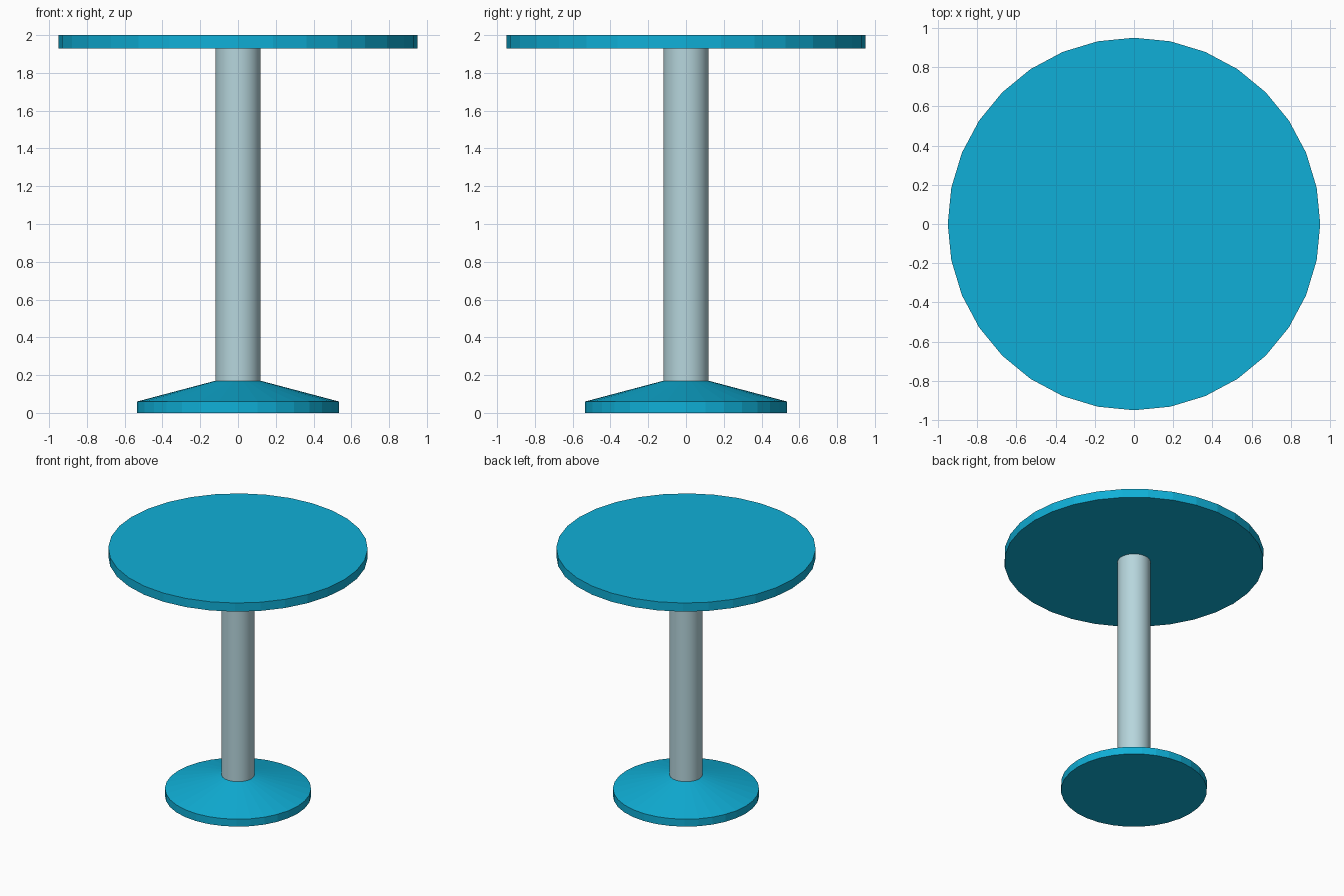
import bpy
import bmesh
import math

if "Cube" in bpy.data.objects:
    bpy.data.objects.remove(bpy.data.objects["Cube"])

SIDES = 32


def material(name, color):
    mat = bpy.data.materials.new(name)
    mat.diffuse_color = (*color, 1.0)
    mat.use_nodes = True
    mat.node_tree.nodes["Principled BSDF"].inputs["Base Color"].default_value = mat.diffuse_color
    return mat


def turned(name, profile, mat, smooth=False):
    """Solid of revolution from (radius, z) points, capped at both ends."""
    bm = bmesh.new()
    rings = []
    for r, z in profile:
        angles = [2 * math.pi * i / SIDES for i in range(SIDES)]
        rings.append([bm.verts.new((r * math.cos(a), r * math.sin(a), z)) for a in angles])
    for low, high in zip(rings, rings[1:]):
        for i in range(SIDES):
            j = (i + 1) % SIDES
            bm.faces.new((low[i], low[j], high[j], high[i])).smooth = smooth
    bm.faces.new(rings[0][::-1])
    bm.faces.new(rings[-1])
    # keep the end rims crisp
    for edge in bm.edges:
        if edge.calc_face_angle(0) > math.radians(30):
            edge.smooth = False
    mesh = bpy.data.meshes.new(name)
    bm.to_mesh(mesh)
    bm.free()
    mesh.materials.append(mat)
    obj = bpy.data.objects.new(name, mesh)
    bpy.context.collection.objects.link(obj)
    return obj


blue = material("blue_paint", (0.005, 0.43, 0.68))
steel = material("pale_steel", (0.47, 0.67, 0.72))

# Flat disc foot rising in a shallow cone to the column
turned("base", [(0.535, 0.0), (0.535, 0.06), (0.12, 0.17)], blue)

# Smooth round column
turned("column", [(0.12, 0.17), (0.12, 1.93)], steel, smooth=True)

# Round table top
turned("table_top", [(0.95, 1.93), (0.95, 2.0)], blue)
